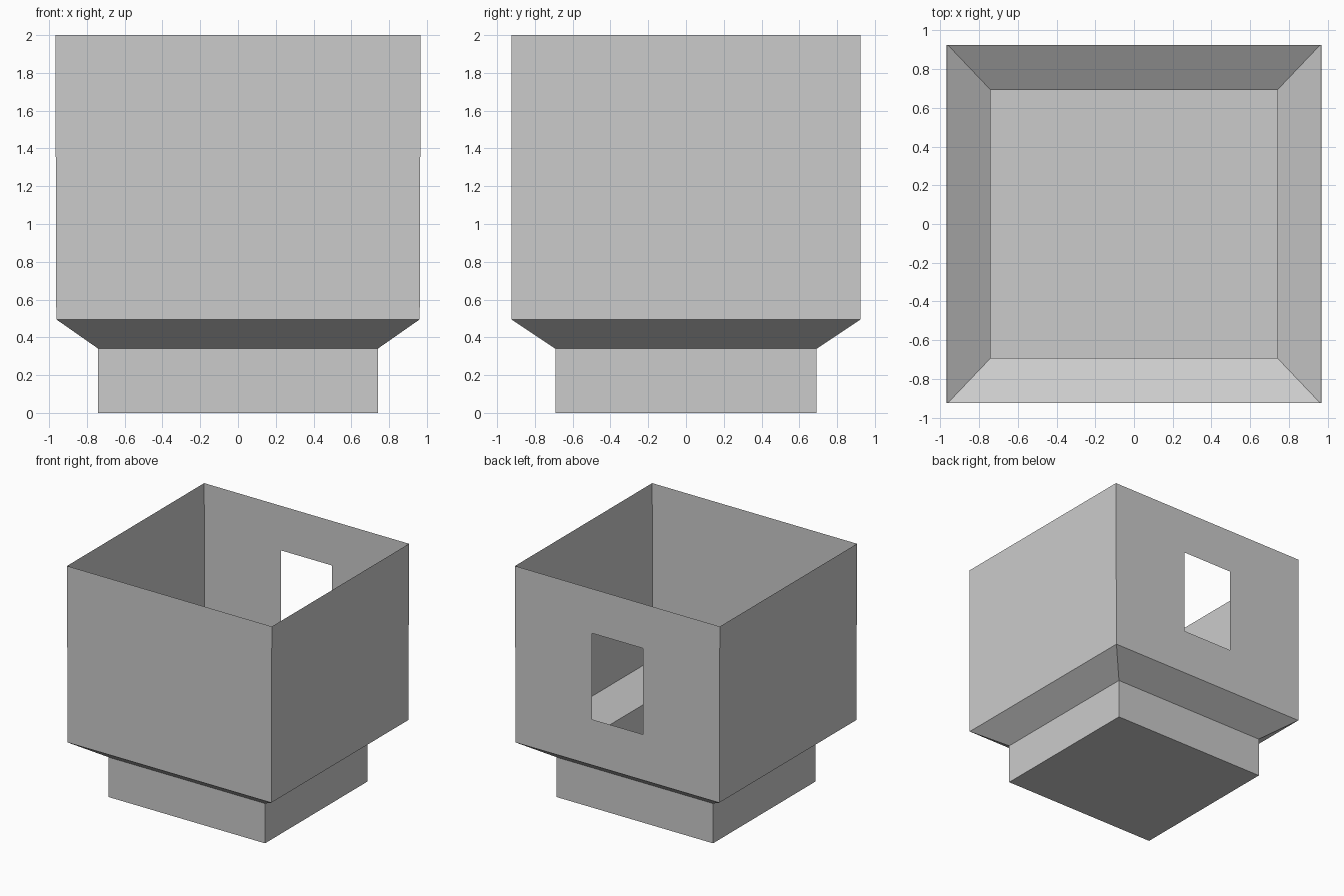
import bpy
import bmesh
from mathutils import Vector

cube = bpy.data.objects.get("Cube")
if cube:
    bpy.data.objects.remove(cube, do_unlink=True)

grey = bpy.data.materials.new("light_grey")
grey.use_nodes = True
grey.diffuse_color = (0.6, 0.6, 0.6, 1)
grey.node_tree.nodes["Principled BSDF"].inputs["Base Color"].default_value = (0.6, 0.6, 0.6, 1)

# Rectangular outlines: half width, half depth, height
FOOT = (0.74, 0.692, 0)
NECK = (0.74, 0.692, 0.34)
SHOULDER = (0.962, 0.925, 0.495)
RIM = (0.967, 0.925, 2)


def outline(bm, section):
    hx, hy, z = section
    return [bm.verts.new((sx * hx, sy * hy, z))
            for sx, sy in ((-1, -1), (1, -1), (1, 1), (-1, 1))]


def shell(name, lower, upper, floor=False, window=None):
    """Thin four-sided wall between two outlines."""
    bm = bmesh.new()
    a, b = outline(bm, lower), outline(bm, upper)
    walls = []
    for i in range(4):
        j = (i + 1) % 4
        walls.append(bm.faces.new((a[i], a[j], b[j], b[i])))
    if floor:
        bm.faces.new(a[::-1])
    if window:
        cut_window(bm, walls[2], *window)
    mesh = bpy.data.meshes.new(name)
    bm.to_mesh(mesh)
    bm.free()
    mesh.materials.append(grey)
    obj = bpy.data.objects.new(name, mesh)
    bpy.context.collection.objects.link(obj)
    return obj


def cut_window(bm, wall, half_width, sill, head):
    """Slice one wall along the window edges and remove the middle."""
    back = wall.calc_center_median().y
    cuts = [((half_width, 0, 0), (1, 0, 0)), ((-half_width, 0, 0), (1, 0, 0)),
            ((0, 0, sill), (0, 0, 1)), ((0, 0, head), (0, 0, 1))]
    for point, normal in cuts:
        faces = [f for f in bm.faces if abs(f.calc_center_median().y - back) < 0.001]
        geom = faces + list({e for f in faces for e in f.edges}) \
            + list({v for f in faces for v in f.verts})
        bmesh.ops.bisect_plane(bm, geom=geom, plane_co=point, plane_no=normal)
    middle = Vector((0, back, (sill + head) / 2))
    hole = min(bm.faces, key=lambda f: (f.calc_center_median() - middle).length)
    bmesh.ops.delete(bm, geom=[hole], context="FACES")


# Closed base, sloped collar, and open-topped walls with a rear window
shell("base", FOOT, NECK, floor=True)
shell("sloped_collar", NECK, SHOULDER)
shell("upper_walls", SHOULDER, RIM, window=(0.24, 0.885, 1.62))
